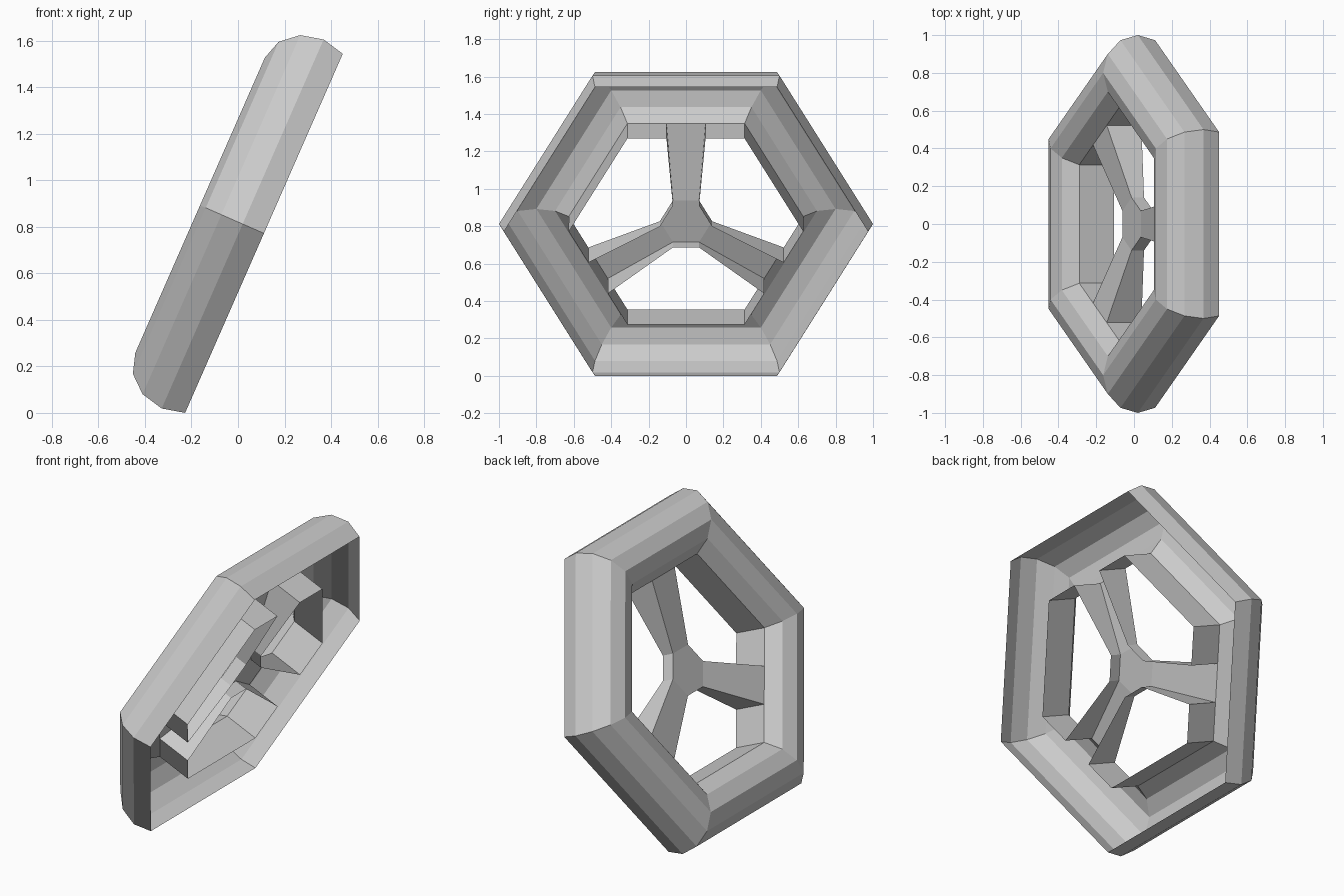
import bpy, bmesh
from math import cos, sin, radians
from mathutils import Vector, Matrix

if "Cube" in bpy.data.objects:
    bpy.data.objects.remove(bpy.data.objects["Cube"])

# Wheel placement: local x = across, local y = up the tilted plane, local z = open side
T = radians(66.3)
UP, AX = Vector((cos(T), 0, sin(T))), Vector((sin(T), 0, -cos(T)))
PLACE = Matrix((Vector((0, 1, 0)), UP, AX)).transposed().to_4x4()
PLACE.translation = Vector((0.02, 0, 0.812))

R_IN, W_RIM = 0.627, 0.1       # inner wall of the rim
R_HUB, W_HUB = 0.14, 0.036     # hub hexagon
APO = cos(radians(30))


def polar(r, deg, w):
    return Vector((r * cos(radians(deg)), r * sin(radians(deg)), w))


def face(bm, pts, inside):
    """Add a face whose normal points away from an interior point."""
    f = bm.faces.new([bm.verts.new(p) for p in pts])
    f.normal_update()
    if f.normal.dot(f.calc_center_median() - inside) < 0:
        f.normal_flip()


def finish(bm, name):
    bmesh.ops.remove_doubles(bm, verts=bm.verts, dist=0.0005)
    bm.transform(PLACE)
    me = bpy.data.meshes.new(name)
    bm.to_mesh(me)
    bm.free()
    ob = bpy.data.objects.new(name, me)
    bpy.context.collection.objects.link(ob)


# Hollow six-sided rim, open towards the front of the wheel
profile = [(0.8 + 0.2 * cos(radians(a)), 0.2 * sin(radians(a)))
           for a in range(30, -151, -30)]
rim = bmesh.new()
for k in range(6):
    a, b = 60 * k, 60 * k + 60
    core = polar(0.8 * APO, a + 30, 0)
    for (r0, w0), (r1, w1) in zip(profile, profile[1:]):
        face(rim, [polar(r0, a, w0), polar(r0, b, w0),
                   polar(r1, b, w1), polar(r1, a, w1)], core)
    # Inner wall, with a gap in the middle where a spoke opens into it
    p, q = polar(R_IN, a, 0), polar(R_IN, b, 0)
    lo, hi = Vector((0, 0, -W_RIM)), Vector((0, 0, W_RIM))
    spans = [(0, 1 / 3), (2 / 3, 1)] if k % 2 else [(0, 1)]
    for s, e in spans:
        ps, pe = p.lerp(q, s), p.lerp(q, e)
        face(rim, [ps + lo, pe + lo, pe + hi, ps + hi], core)
finish(rim, "wheel_rim")

# Hollow hub and three tapered channel spokes
spokes = bmesh.new()
face(spokes, [polar(R_HUB, 60 * k, -W_HUB) for k in range(6)], Vector())
for k in range(6):
    a, b = 60 * k, 60 * k + 60
    if k % 2 == 0:
        # Hub side wall between spokes
        face(spokes, [polar(R_HUB, a, -W_HUB), polar(R_HUB, b, -W_HUB),
                      polar(R_HUB, b, W_HUB), polar(R_HUB, a, W_HUB)], Vector())
        continue
    h = [polar(R_HUB, d, -W_HUB) for d in (a, b)]
    p, q = polar(R_IN, a, -W_RIM), polar(R_IN, b, -W_RIM)
    o = [p.lerp(q, 1 / 3), p.lerp(q, 2 / 3)]
    mid = polar(0.33, a + 30, 0)
    face(spokes, [h[0], h[1], o[1], o[0]], mid)
    for hi_, oi in zip(h, o):
        face(spokes, [hi_, oi, oi + Vector((0, 0, 2 * W_RIM)),
                      hi_ + Vector((0, 0, 2 * W_HUB))], mid)
finish(spokes, "hub_and_spokes")
